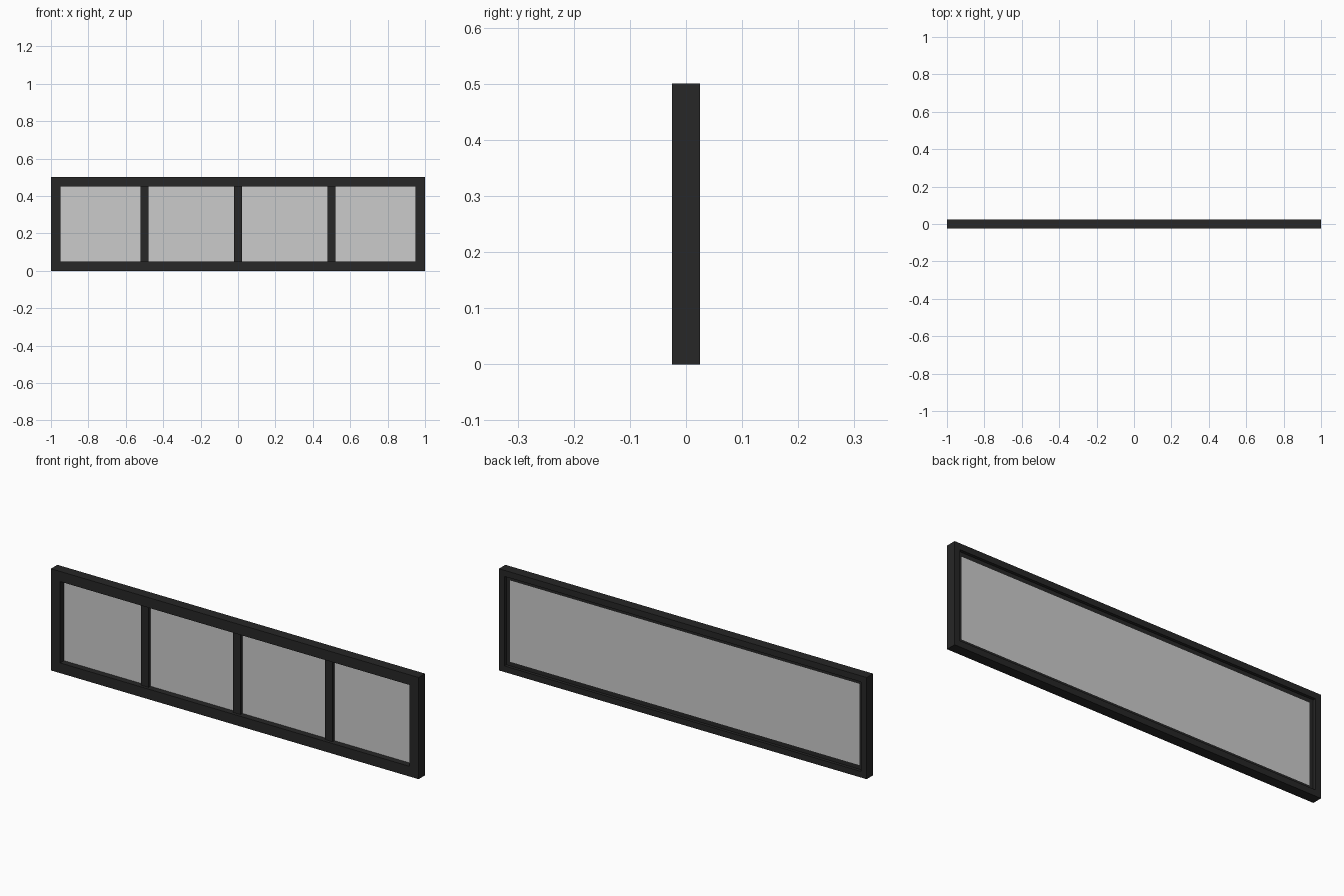
import bpy, bmesh

if "Cube" in bpy.data.objects:
    bpy.data.objects.remove(bpy.data.objects["Cube"])

W, H = 2.0, 0.5

dark = bpy.data.materials.new("dark_frame")
dark.diffuse_color = (0.02, 0.02, 0.02, 1)
dark.use_nodes = True
dark.node_tree.nodes["Principled BSDF"].inputs["Base Color"].default_value = dark.diffuse_color


def finish(name, bm, mat=None):
    bmesh.ops.recalc_face_normals(bm, faces=bm.faces[:])
    mesh = bpy.data.meshes.new(name)
    bm.to_mesh(mesh)
    bm.free()
    if mat:
        mesh.materials.append(mat)
    obj = bpy.data.objects.new(name, mesh)
    bpy.context.collection.objects.link(obj)
    return obj


def box(name, x0, x1, y0, y1, z0, z1, mat=None):
    bm = bmesh.new()
    bmesh.ops.create_cube(bm, size=1)
    for v in bm.verts:
        v.co.x = (x0 + x1) / 2 + v.co.x * (x1 - x0)
        v.co.y = (y0 + y1) / 2 + v.co.y * (y1 - y0)
        v.co.z = (z0 + z1) / 2 + v.co.z * (z1 - z0)
    return finish(name, bm, mat)


# Outer frame: stepped profile (inset, y) swept round the rectangle with mitred corners
profile = [(0, -0.025), (0.05, -0.025), (0.05, 0.01),
           (0.03, 0.01), (0.03, 0.025), (0, 0.025)]
bm = bmesh.new()
rings = []
for sx, top in ((-1, 0), (1, 0), (1, 1), (-1, 1)):
    rings.append([bm.verts.new((sx * (W / 2 - i), y, H - i if top else i))
                  for i, y in profile])
n = len(profile)
for a in range(4):
    r, s = rings[a], rings[(a + 1) % 4]
    for k in range(n):
        bm.faces.new((r[k], s[k], s[(k + 1) % n], r[(k + 1) % n]))
finish("window_frame", bm, dark)

# Glass pane
box("glass_pane", -0.95, 0.95, 0.005, 0.01, 0.05, 0.45)

# Vertical glazing bars on the front of the glass
for i, x in enumerate((-0.5, 0, 0.5)):
    box(f"glazing_bar_{i + 1}", x - 0.021, x + 0.021, -0.01, 0.005, 0.05, 0.45, dark)
